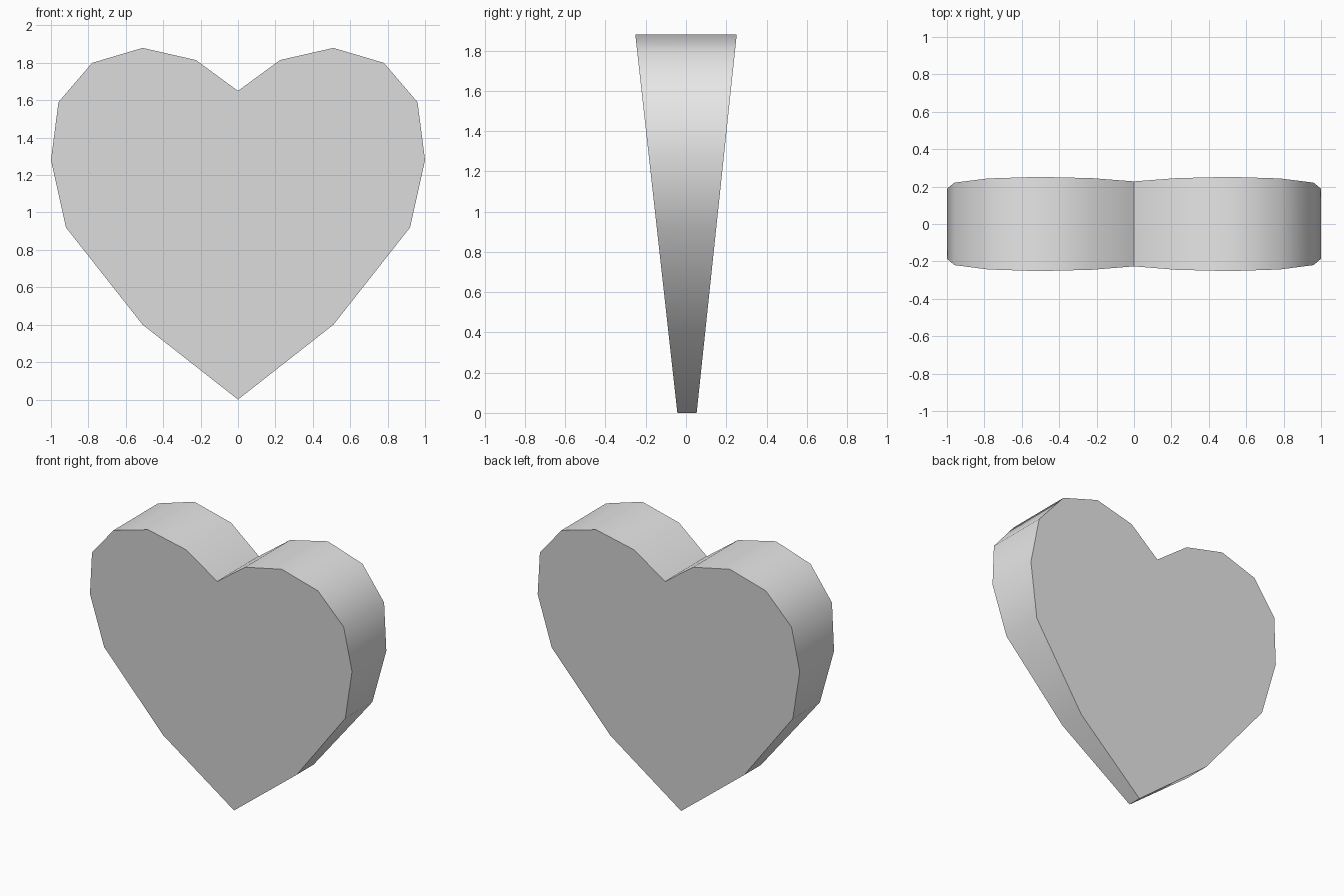
import bpy
import bmesh
import math

cube = bpy.data.objects.get("Cube")
if cube:
    bpy.data.objects.remove(cube, do_unlink=True)

# Grey material
grey = bpy.data.materials.new("light_grey")
grey.use_nodes = True
colour = (0.8, 0.8, 0.8, 1)
grey.diffuse_color = colour
grey.node_tree.nodes["Principled BSDF"].inputs["Base Color"].default_value = colour

# Half outline from the tip up to the cleft, mirrored into a full heart
HEIGHT = 1.88
half = [(0, 0), (0.51, 0.40), (0.92, 0.92), (1, 1.28), (0.96, 1.59),
        (0.78, 1.80), (0.51, HEIGHT), (0.225, 1.815), (0, 1.65)]
outline = half + [(-x, z) for x, z in reversed(half[1:-1])]


def depth(z, tip, top):
    """Wedge taper: thin at the tip, thick at the top."""
    return tip + (top - tip) * z / HEIGHT


# Front and back faces joined by a rim
bm = bmesh.new()
front = [bm.verts.new((x, depth(z, -0.043, -0.252), z)) for x, z in outline]
back = [bm.verts.new((x, depth(z, 0.053, 0.252), z)) for x, z in outline]
bm.faces.new(front)
bm.faces.new(back[::-1])
count = len(outline)
for i in range(count):
    j = (i + 1) % count
    bm.faces.new((front[j], front[i], back[i], back[j]))
bmesh.ops.recalc_face_normals(bm, faces=bm.faces)

mesh = bpy.data.meshes.new("heart")
bm.to_mesh(mesh)
bm.free()
mesh.materials.append(grey)
heart = bpy.data.objects.new("heart", mesh)
bpy.context.collection.objects.link(heart)

# Smooth rim with crisp face borders, cleft and tip
bpy.ops.object.select_all(action="DESELECT")
heart.select_set(True)
bpy.context.view_layer.objects.active = heart
bpy.ops.object.shade_smooth_by_angle(angle=math.radians(45))
